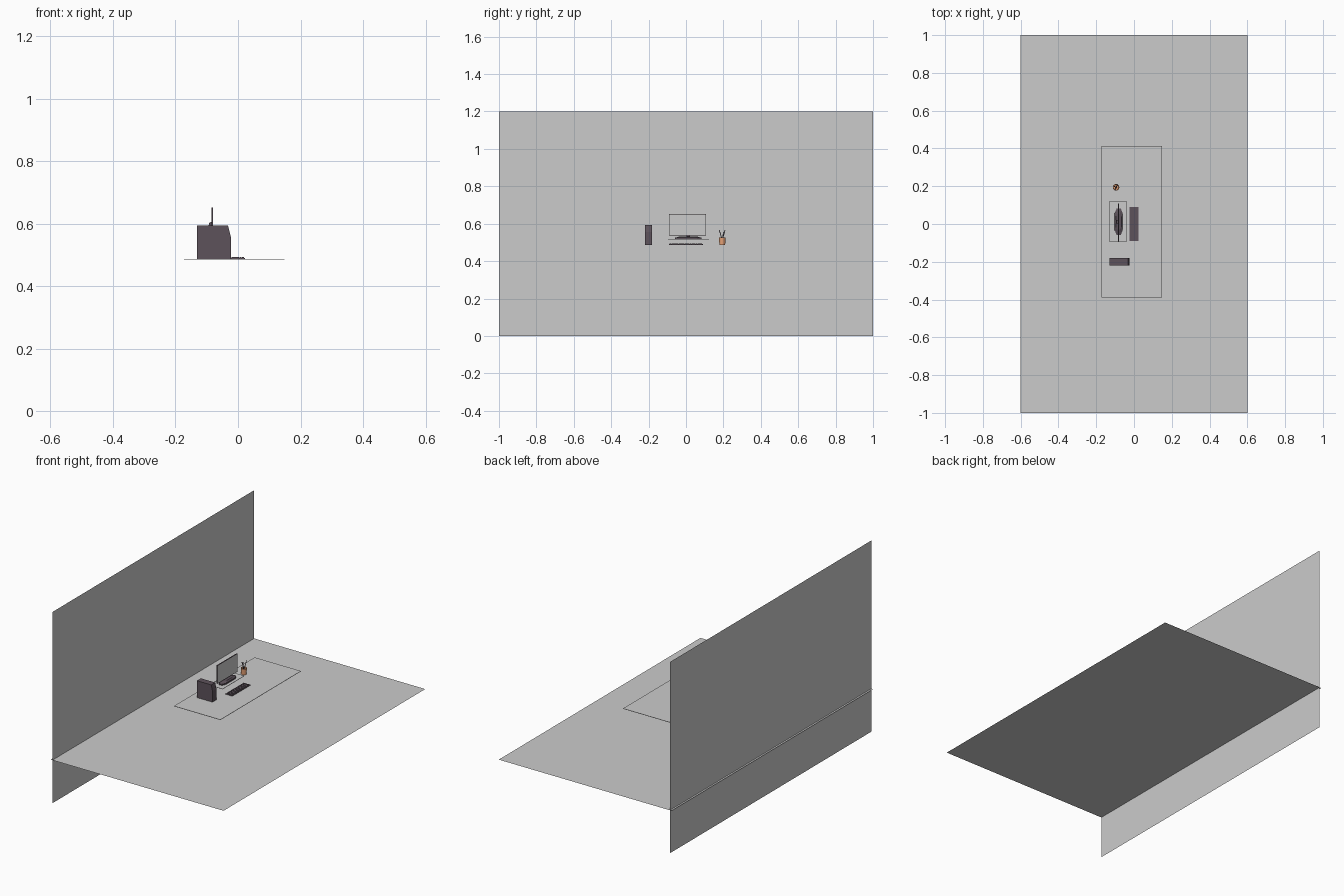
import bpy, bmesh, math
from mathutils import Vector

if "Cube" in bpy.data.objects:
    bpy.data.objects.remove(bpy.data.objects["Cube"])


def material(name, rgb):
    m = bpy.data.materials.new(name)
    m.diffuse_color = (*rgb, 1)
    m.use_nodes = True
    m.node_tree.nodes["Principled BSDF"].inputs["Base Color"].default_value = m.diffuse_color
    return m


DARK = material("dark_plastic", (0.11, 0.085, 0.105))
CLAY = material("clay", (0.8, 0.36, 0.18))


def finish(name, bm, mat=None):
    bmesh.ops.recalc_face_normals(bm, faces=bm.faces)
    me = bpy.data.meshes.new(name)
    bm.to_mesh(me)
    bm.free()
    ob = bpy.data.objects.new(name, me)
    bpy.context.collection.objects.link(ob)
    if mat:
        me.materials.append(mat)
    return ob


def add_box(bm, lo, hi):
    vs = bmesh.ops.create_cube(bm, size=1)["verts"]
    for v in vs:
        v.co = Vector([(a + b) / 2 + c * (b - a) for a, b, c in zip(lo, hi, v.co)])


def box(name, lo, hi, mat=None):
    bm = bmesh.new()
    add_box(bm, lo, hi)
    return finish(name, bm, mat)


def quad(name, corners, mat=None):
    bm = bmesh.new()
    bm.faces.new([bm.verts.new(c) for c in corners])
    ob = finish(name, bm, mat)
    return ob


def loft(name, rings, mat, cap_end=True):
    bm = bmesh.new()
    loops = [[bm.verts.new(p) for p in r] for r in rings]
    n = len(loops[0])
    for a, b in zip(loops, loops[1:]):
        for i in range(n):
            bm.faces.new((a[i], a[(i + 1) % n], b[(i + 1) % n], b[i]))
    bm.faces.new(loops[0])
    if cap_end:
        bm.faces.new(loops[-1])
    return finish(name, bm, mat)


def circle(x, y, z, r, n):
    return [(x + r * math.cos(2 * math.pi * i / n),
             y + r * math.sin(2 * math.pi * i / n), z) for i in range(n)]


# backdrop: floor and wall sheets
FZ, WX, TOP = 0.27, -0.588, 0.487
quad("floor", [(-.6, -1, FZ), (.6, -1, FZ), (.6, 1, FZ), (-.6, 1, FZ)])
quad("wall", [(WX, -1, 0), (WX, 1, 0), (WX, 1, 1.2), (WX, -1, 1.2)])

# thin desk top and monitor shelf
box("desk_top", (-.173, -.388, TOP - .002), (.149, .412, TOP))
box("monitor_shelf", (-.13, -.095, .515), (-.041, .122, .517))

# computer tower with sloped upper front
side = [(-.131, TOP), (-.131, .593), (-.032, .593), (-.023, .557), (-.023, TOP)]
loft("computer_tower", [[(x, y, z) for x, z in side] for y in (-.220, -.181)], DARK)

# keyboard: base tray and rows of keys
box("keyboard_base", (-.023, -.09, TOP), (.023, .09, TOP + .0035), DARK)
bm = bmesh.new()
rows, cols = 5, 15
for r in range(rows):
    for c in range(cols):
        x, y = -.0205 + r * .0082, -.087 + c * .0116
        add_box(bm, (x, y, TOP + .003), (x + .007, y + .0104, TOP + .006))
finish("keyboard_keys", bm, DARK)

# monitor: panel with grey screen sheet
box("monitor_panel", (-.0855, -.092, .538), (-.0795, .108, .652), DARK)
sx = -.0792
quad("monitor_screen", [(sx, -.090, .540), (sx, .106, .540), (sx, .106, .650), (sx, -.090, .650)])


# monitor stand: tapered base with cut corners
def base_ring(hx, hy, z):
    q = [(hx, .65), (.5 * hx, 1), (-.5 * hx, 1), (-hx, .65)]
    q += [(x, -y) for x, y in reversed(q)]
    return [(-.081 + x, .012 + y * hy, z) for x, y in q]


loft("monitor_base", [base_ring(.021, .071, .517), base_ring(.021, .071, .525),
                      base_ring(.014, .042, .533)], DARK)

# bent neck reaching the back of the panel
neck = [(-.090, .528), (-.095, .590), (-.092, .602), (-.085, .606), (-.085, .528)]
loft("monitor_neck", [[(x, y, z) for x, z in neck] for y in (.002, .022)], DARK)

# pen cup, hollow
px, py = -.095, .194
loft("pen_cup", [circle(px, py, TOP, .0155, 16), circle(px, py, .525, .0175, 16),
                 circle(px, py, .525, .0150, 16), circle(px, py, .492, .0135, 16)], CLAY)

# pens leaning in the cup
tips = [(-.098, .178, .566), (-.087, .209, .567), (-.106, .200, .555)]
for i, tip in enumerate(tips):
    foot = Vector((px, py, .493)) + (Vector((px, py, 0)) - Vector((tip[0], tip[1], 0))) * .35
    foot.z = .493
    bm = bmesh.new()
    axis = Vector(tip) - foot
    bmesh.ops.create_cone(bm, cap_ends=True, segments=8, radius1=.002, radius2=.002, depth=axis.length)
    rot = Vector((0, 0, 1)).rotation_difference(axis).to_matrix()
    for v in bm.verts:
        v.co = rot @ v.co + foot + axis / 2
    finish(f"pen_{i + 1}", bm, DARK)
